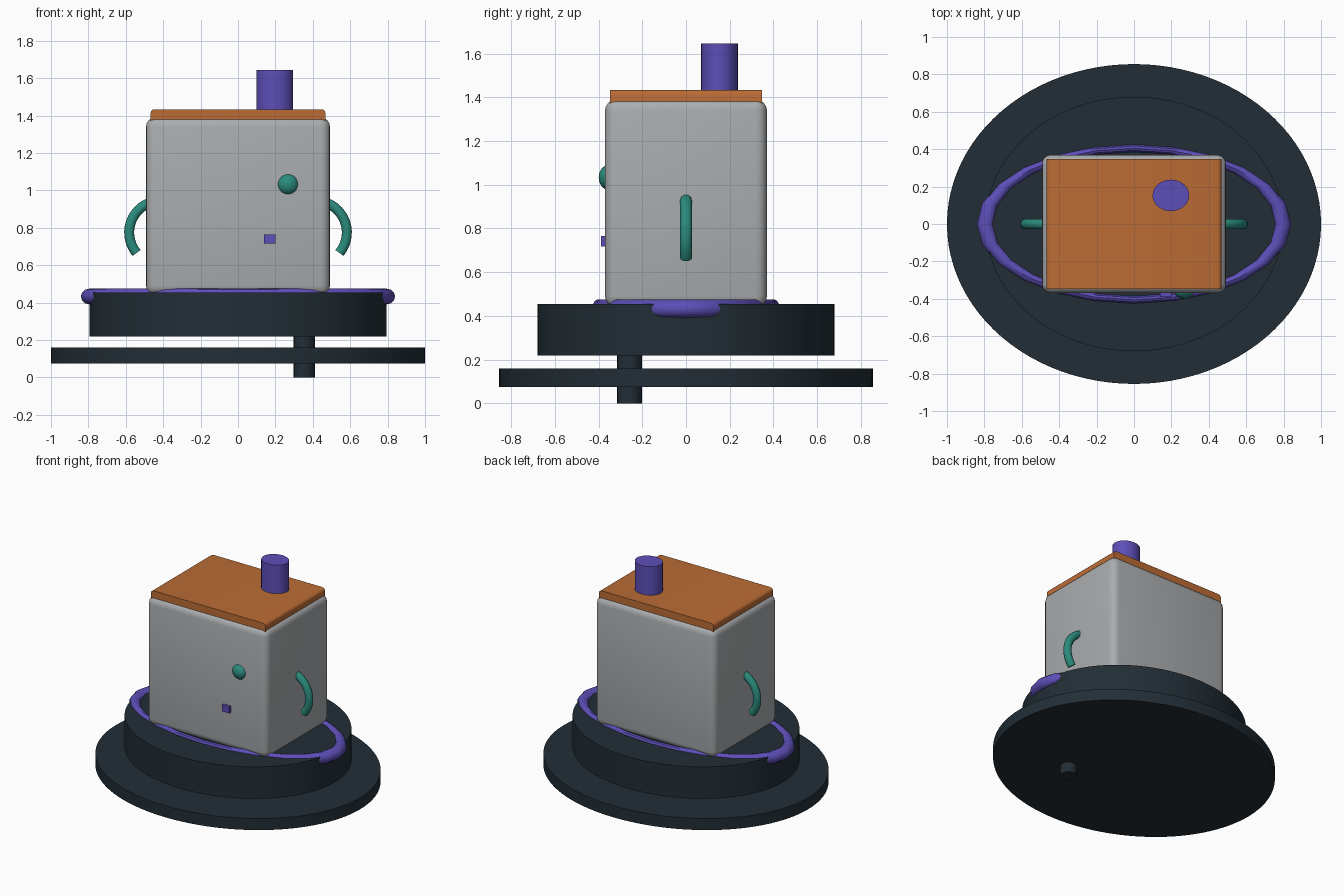
import bpy
import bmesh
from math import cos, sin, radians

cube = bpy.data.objects.get("Cube")
if cube:
    bpy.data.objects.remove(cube)


def material(name, rgb):
    m = bpy.data.materials.new(name)
    m.use_nodes = True
    m.diffuse_color = (*rgb, 1)
    m.node_tree.nodes["Principled BSDF"].inputs["Base Color"].default_value = (*rgb, 1)
    return m


DARK = material("dark slate", (0.016, 0.027, 0.036))
GREY = material("light grey", (0.40, 0.415, 0.425))
ORANGE = material("burnt orange", (0.50, 0.15, 0.036))
PURPLE = material("violet", (0.11, 0.077, 0.48))
TEAL = material("teal", (0.024, 0.26, 0.205))


def finish(name, mat, smooth=True):
    """Name the active object, apply its scale, colour and shade it."""
    ob = bpy.context.object
    ob.name = ob.data.name = name
    bpy.ops.object.transform_apply(location=False, rotation=False, scale=True)
    ob.data.materials.append(mat)
    if smooth:
        bpy.ops.object.shade_smooth_by_angle(angle=radians(35))
    return ob


def drum(name, mat, x, y, rx, ry, z0, z1, sides=64):
    bpy.ops.mesh.primitive_cylinder_add(vertices=sides, radius=1, depth=1,
                                        location=(x, y, (z0 + z1) / 2))
    bpy.context.object.scale = (rx, ry, z1 - z0)
    return finish(name, mat)


def box(name, mat, loc, size):
    bpy.ops.mesh.primitive_cube_add(size=1, location=loc)
    bpy.context.object.scale = size
    return finish(name, mat, False)


def bevel(ob, width, segments, keep=lambda a, b: True):
    """Round the edges whose end points pass the test."""
    bm = bmesh.new()
    bm.from_mesh(ob.data)
    edges = [e for e in bm.edges if keep(e.verts[0].co, e.verts[1].co)]
    bmesh.ops.bevel(bm, geom=edges, offset=width, segments=segments,
                    profile=0.5, affect='EDGES')
    bm.to_mesh(ob.data)
    bm.free()
    bpy.ops.object.shade_smooth_by_angle(angle=radians(35))


# Stand: wide plate, raised drum and the off-centre peg
drum("base_plate", DARK, 0, 0, 1, 0.855, 0.075, 0.16, 96)
drum("base_drum", DARK, 0, 0, 0.795, 0.68, 0.22, 0.455, 96)
drum("base_peg", DARK, 0.355, -0.258, 0.057, 0.057, 0, 0.24, 24)

# Oval ring half sunk into the drum
bpy.ops.mesh.primitive_torus_add(major_segments=24, minor_segments=12,
                                 major_radius=0.795, minor_radius=0.045,
                                 location=(0, 0, 0.433))
bpy.context.object.scale = (1, 0.51, 0.93)
finish("oval_ring", PURPLE)

# Body and roof slab
body = box("body", GREY, (0, 0, 0.915), (0.984, 0.74, 0.95))
bevel(body, 0.05, 4)
roof = box("roof", ORANGE, (0, 0, 1.387), (0.936, 0.696, 0.094))
bevel(roof, 0.022, 3, lambda a, b: a.z > 0 and b.z > 0 and abs(a.x - b.x) < 0.01)

# Chimney, knob and small front plate
drum("chimney", PURPLE, 0.197, 0.153, 0.098, 0.084, 1.40, 1.645, 32)
bpy.ops.mesh.primitive_uv_sphere_add(segments=32, ring_count=16, radius=0.058,
                                     location=(0.267, -0.35, 1.033))
bpy.context.object.scale = (1, 0.85, 1)
finish("front_knob", TEAL)
box("front_button", PURPLE, (0.17, -0.372, 0.741), (0.06, 0.034, 0.048))

# Curved side handles, mirrored left and right
for side, name in ((1, "left_handle"), (-1, "right_handle")):
    curve = bpy.data.curves.new(name, 'CURVE')
    curve.dimensions = '3D'
    curve.bevel_depth = 0.028
    curve.bevel_resolution = 3
    curve.use_fill_caps = True
    spline = curve.splines.new('POLY')
    steps = 18
    spline.points.add(steps)
    for i, p in enumerate(spline.points):
        a = radians(-40 + 150 * i / steps)
        p.co = (side * (0.412 + 0.17 * cos(a)), 0, 0.775 + 0.17 * sin(a), 1)
    curve.materials.append(TEAL)
    ob = bpy.data.objects.new(name, curve)
    bpy.context.collection.objects.link(ob)
